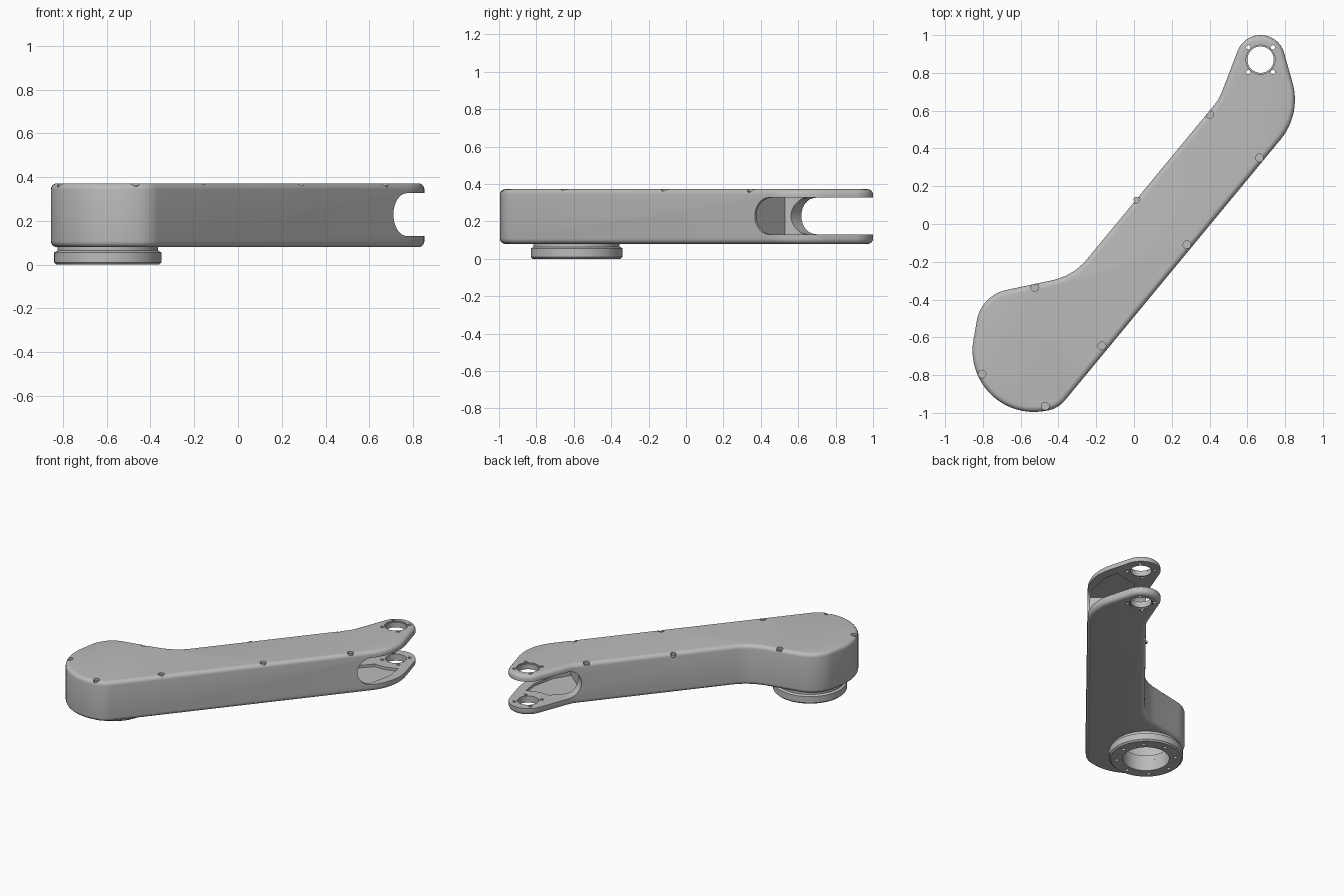
import bpy, bmesh
from math import cos, sin, radians, pi
from mathutils import Vector

old = bpy.data.objects.get("Cube")
if old:
    bpy.data.objects.remove(old, do_unlink=True)

grey = bpy.data.materials.new("machined grey")
grey.use_nodes = True
grey.diffuse_color = (0.5, 0.5, 0.5, 1)
grey.node_tree.nodes["Principled BSDF"].inputs["Base Color"].default_value = (0.5, 0.5, 0.5, 1)

ALONG = Vector((0.643, 0.766, 0))       # arm direction
ACROSS = Vector((-0.766, 0.643, 0))     # towards the arm's inner edge
SLOT = Vector((0.72, 0.36, 0))          # root of the fork on the outer edge
BOTTOM, TOP = 0.08, 0.372
BASE = (-0.595, -0.585)
PIVOT = (0.67, 0.87)


def arc(cx, cy, r, start, end, n):
    angles = [radians(start + (end - start) * i / n) for i in range(n + 1)]
    return [(cx + r * cos(a), cy + r * sin(a)) for a in angles]


def prism(name, points, sweep):
    """Sweep a closed loop of 3D points into a solid."""
    bm = bmesh.new()
    face = bm.faces.new([bm.verts.new(p) for p in points])
    moved = bmesh.ops.extrude_face_region(bm, geom=[face])["geom"]
    bmesh.ops.translate(bm, vec=sweep, verts=[g for g in moved if isinstance(g, bmesh.types.BMVert)])
    bmesh.ops.recalc_face_normals(bm, faces=bm.faces)
    return make(name, bm)


def make(name, bm):
    mesh = bpy.data.meshes.new(name)
    bm.to_mesh(mesh)
    bm.free()
    mesh.materials.append(grey)
    obj = bpy.data.objects.new(name, mesh)
    bpy.context.collection.objects.link(obj)
    return obj


def upright(name, outline, z0, z1):
    return prism(name, [(x, y, z0) for x, y in outline], Vector((0, 0, z1 - z0)))


def disc(name, centre, r, z0, z1, n=24):
    return upright(name, arc(*centre, r, 0, 360 - 360 / n, n - 1), z0, z1)


def apply(obj, mod):
    bpy.context.view_layer.objects.active = obj
    bpy.ops.object.modifier_apply(modifier=mod.name)


def cut(obj, cutter):
    mod = obj.modifiers.new("cut", "BOOLEAN")
    mod.operation, mod.solver, mod.object = "DIFFERENCE", "EXACT", cutter
    cutter.hide_render = True
    apply(obj, mod)
    bpy.data.objects.remove(cutter, do_unlink=True)


def smooth(obj):
    bpy.ops.object.select_all(action="DESELECT")
    obj.select_set(True)
    bpy.context.view_layer.objects.active = obj
    bpy.ops.object.shade_smooth_by_angle(angle=radians(32))


# Arm housing with rounded rims
outline = arc(*PIVOT, 0.13, 20, 159, 20)
outline += [(0.462, 0.69), (0.447, 0.66), (0.425, 0.63)]
outline += [(-0.265, -0.206), (-0.31, -0.245), (-0.36, -0.274), (-0.42, -0.295)]
outline += arc(-0.635, -0.545, 0.2, 100, 168, 10)
outline += arc(-0.53, -0.67, 0.325, 170, 277, 20)
outline += arc(-0.485, -0.835, 0.155, 282, 320, 6)
outline += arc(0.522, 0.658, 0.33, -40, 18, 12)
housing = upright("arm_housing", outline, BOTTOM, TOP)
bevel = housing.modifiers.new("rounded rims", "BEVEL")
bevel.width, bevel.segments, bevel.limit_method = 0.028, 5, "ANGLE"
bevel.angle_limit = radians(50)
apply(housing, bevel)

# Fork slot with a rounded root
R, MID = 0.098, 0.229
profile = arc(R, MID, R, 90, 270, 20) + [(1.0, MID - R), (1.0, MID + R)]
slot = [SLOT + ALONG * s - ACROSS * 0.4 + Vector((0, 0, z)) for s, z in profile]
cut(housing, prism("slot_cutter", slot, ACROSS * 1.3))

# Shallow pocket inside the fork, leaving a pad around the pivot
plan = [(-0.03, 0.02), (0.1, 0.04), (0.25, 0.12), (0.33, 0.21),
        (0.25, 0.26), (0.2, 0.32), (0.04, 0.33), (-0.03, 0.3)]
pocket = [(SLOT + ALONG * s + ACROSS * t).xy for s, t in plan]
cut(housing, upright("pocket_cutter", pocket, 0.112, 0.346))

# Pivot bore, its counterbores and four bolt holes
cut(housing, disc("bore_cutter", PIVOT, 0.07, 0, 0.5, 40))
for z in (BOTTOM, TOP):
    cut(housing, disc("counterbore_cutter", PIVOT, 0.077, z - 0.008, z + 0.008, 40))
for x, y in arc(*PIVOT, 0.092, 45, 315, 3):
    cut(housing, disc("bolt_cutter", (x, y), 0.012, 0, 0.5, 12))

# Hollow base chamber and cable channel
cut(housing, disc("chamber_cutter", BASE, 0.2, 0.115, 0.34, 48))
cut(housing, disc("opening_cutter", BASE, 0.155, 0, 0.2, 48))
channel = [(SLOT + ALONG * s + ACROSS * t).xy
           for s, t in ((-0.1, 0.05), (-0.1, 0.34), (-1.48, 0.34), (-1.48, 0.05))]
cut(housing, upright("channel_cutter", channel, 0.12, 0.335))

# Recessed cover screws along the rim
screws = [(-0.525, -0.335), (0.01, 0.13), (0.40, 0.58), (0.665, 0.35),
          (0.28, -0.11), (-0.17, -0.645), (-0.47, -0.965), (-0.805, -0.795)]
for i, spot in enumerate(screws):
    cut(housing, disc("screw_cutter", spot, 0.021, 0.354, 0.4, 20))
    smooth(disc(f"cover_screw_{i + 1}", spot, 0.013, 0.345, 0.361, 16))
smooth(housing)

# Mounting flange below the base
bm = bmesh.new()
section = [(0.155, 0), (0.235, 0), (0.245, 0.01), (0.245, 0.056),
           (0.23, 0.064), (0.23, 0.1), (0.155, 0.1)]
verts = [bm.verts.new((BASE[0] + r, BASE[1], z)) for r, z in section]
edges = [bm.edges.new((verts[i - 1], verts[i])) for i in range(len(verts))]
bmesh.ops.spin(bm, geom=verts + edges, cent=(*BASE, 0), axis=(0, 0, 1),
               angle=2 * pi, steps=64, use_merge=True)
bmesh.ops.remove_doubles(bm, verts=bm.verts, dist=0.0001)
bmesh.ops.recalc_face_normals(bm, faces=bm.faces)
flange = make("mounting_flange", bm)
for spot in arc(*BASE, 0.195, 0, 315, 7):
    cut(flange, disc("flange_bolt_cutter", spot, 0.013, -0.1, 0.03, 12))
smooth(flange)

# Screw post inside the chamber
smooth(disc("inner_post", (-0.525, -0.46), 0.022, 0.2, 0.345, 16))
